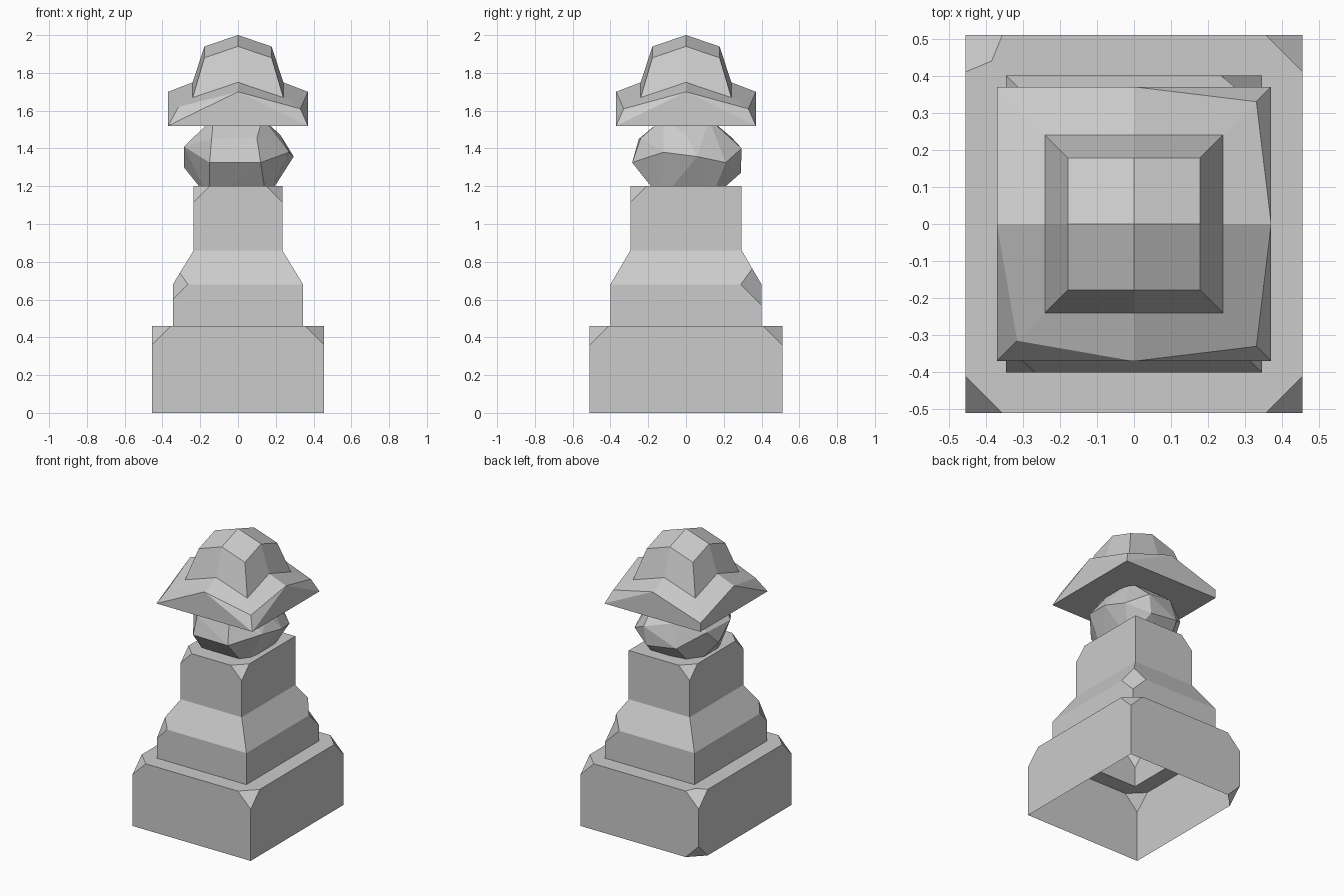
import bpy
import bmesh

cube = bpy.data.objects.get("Cube")
if cube:
    bpy.data.objects.remove(cube, do_unlink=True)

stone = bpy.data.materials.new("grey stone")
stone.use_nodes = True
GREY = (0.6, 0.6, 0.6, 1)
stone.diffuse_color = GREY
stone.node_tree.nodes["Principled BSDF"].inputs["Base Color"].default_value = GREY

CORNERS = [(-1, -1), (1, -1), (1, 1), (-1, 1)]
FRONT_RIGHT, FRONT_LEFT, BACK_LEFT, BACK_RIGHT = range(4)


def finish(bm, name):
    mesh = bpy.data.meshes.new(name)
    bm.to_mesh(mesh)
    bm.free()
    mesh.materials.append(stone)
    obj = bpy.data.objects.new(name, mesh)
    bpy.context.collection.objects.link(obj)
    return obj


def bridge(bm, low, high):
    n = len(low)
    for i in range(n):
        j = (i + 1) % n
        bm.faces.new((low[i], low[j], high[j], high[i]))


# Stepped pedestal: one hollow shell, open underneath
bm = bmesh.new()
steps = [(0.455, 0.51, 0), (0.455, 0.51, 0.46), (0.345, 0.4, 0.46),
         (0.345, 0.4, 0.68), (0.235, 0.295, 0.86), (0.235, 0.295, 1.2)]
rings = [[bm.verts.new((sx * x, sy * y, z)) for sx, sy in CORNERS]
         for x, y, z in steps]
for low, high in zip(rings, rings[1:]):
    bridge(bm, low, high)
bm.faces.new(rings[-1])
bm.faces.new(rings[0])
bmesh.ops.recalc_face_normals(bm, faces=bm.faces)

# Chipped corners: ring, corner, size
chips = [(1, c, 0.1) for c in range(4)]
chips += [(5, c, 0.085) for c in (FRONT_RIGHT, FRONT_LEFT, BACK_RIGHT)]
chips += [(0, BACK_RIGHT, 0.1), (3, FRONT_RIGHT, 0.08), (3, BACK_LEFT, 0.11)]
for ring, corner, size in chips:
    bmesh.ops.bevel(bm, geom=[rings[ring][corner]], offset=size,
                    offset_type='OFFSET', affect='VERTICES', segments=1,
                    profile=0.5, clamp_overlap=False)

# Straighten the chips on the plinth ledge, except the deeper back right one
for v in bm.verts:
    x, y, z = v.co
    if abs(z - 0.46) < 0.001 and abs(abs(x) - 0.384) < 0.005 and not x < 0 < y:
        v.co.x += 0.0207 if x > 0 else -0.0207
        v.co.y += 0.0207 if y > 0 else -0.0207

# Open the underside
floor = [f for f in bm.faces if all(v.co.z < 0.001 for v in f.verts)]
bmesh.ops.delete(bm, geom=floor, context='FACES_ONLY')
finish(bm, "stepped_pedestal")

# Rough faceted head
bm = bmesh.new()
points = [(-0.15, -0.28, 1.325), (0.12, -0.285, 1.325),
          (0.1, -0.24, 1.455), (-0.14, -0.25, 1.45),
          (0.27, -0.12, 1.38), (0.295, 0.06, 1.357),
          (0.25, 0.21, 1.325), (0.225, 0, 1.47),
          (0.12, 0.295, 1.4), (0.1, 0.29, 1.27),
          (-0.12, 0.28, 1.3), (-0.1, 0.24, 1.46),
          (-0.286, -0.08, 1.41), (-0.286, 0.05, 1.3), (-0.26, 0.15, 1.4)]
for sx, sy in CORNERS:
    points += [(sx * 0.15, sy * 0.13, 1.13), (sx * 0.13, sy * 0.12, 1.56)]
for p in points:
    bm.verts.new(p)
bmesh.ops.convex_hull(bm, input=bm.verts)
loose = [v for v in bm.verts if not v.link_faces]
bmesh.ops.delete(bm, geom=loose, context='VERTS')
bmesh.ops.recalc_face_normals(bm, faces=bm.faces)
finish(bm, "faceted_head")

# Hat: rings of corner and mid-side points
EIGHT = [(-1, -1), (0, -1), (1, -1), (1, 0), (1, 1), (0, 1), (-1, 1), (-1, 0)]


def hat_ring(bm, radius, mid_z, corner_z, corner_radius=None):
    ring = []
    for x, y in EIGHT:
        corner = x * y != 0
        r = (corner_radius or radius) if corner else radius
        ring.append(bm.verts.new((x * r, y * r, corner_z if corner else mid_z)))
    return ring


bm = bmesh.new()
under = hat_ring(bm, 0.37, 1.52, 1.52)
brim = hat_ring(bm, 0.37, 1.7, 1.61, 0.33)
band = hat_ring(bm, 0.24, 1.75, 1.67)
crown = hat_ring(bm, 0.178, 1.94, 1.88)
brim[0].co = (-0.315, -0.315, 1.62)
brim[6].co = (-0.37, 0.37, 1.58)
bridge(bm, brim, band)
bridge(bm, band, crown)

# Brim sides and flat underside
for mid in range(1, 8, 2):
    for corner in (mid - 1, (mid + 1) % 8):
        bm.faces.new((brim[mid], under[mid], under[corner]))
        bm.faces.new((brim[mid], under[corner], brim[corner]))
bm.faces.new(under)

# Four sloping panels meet at the top
tip = bm.verts.new((0, 0, 2))
for c in range(0, 8, 2):
    bm.faces.new((crown[c - 1], crown[c], crown[c + 1], tip))
bmesh.ops.recalc_face_normals(bm, faces=bm.faces)
finish(bm, "drooping_hat")
